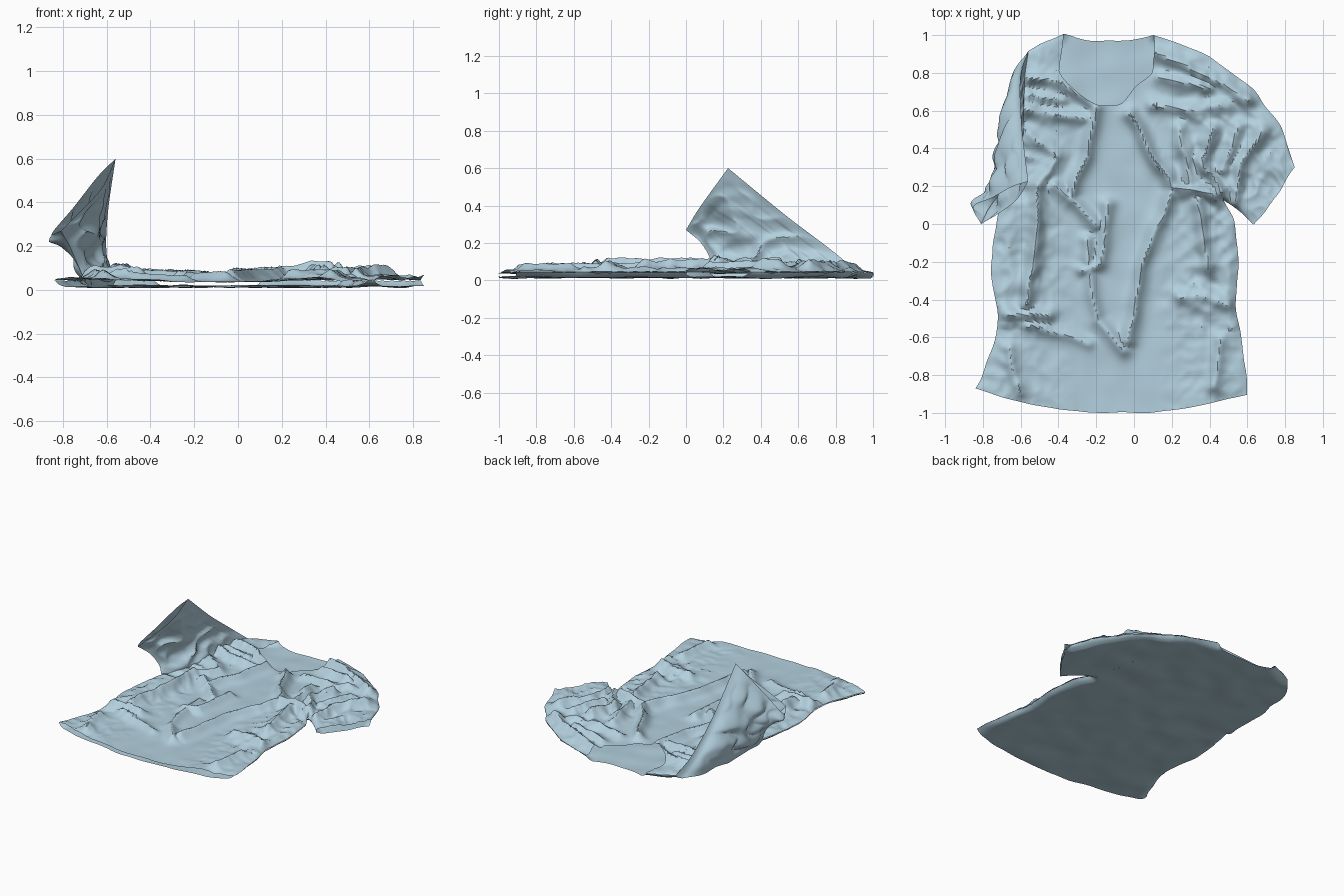
import bpy, bmesh, math
from mathutils import Vector, noise

if "Cube" in bpy.data.objects:
    bpy.data.objects.remove(bpy.data.objects["Cube"])

MID = 0.045  # height of the side seams


def curve(*parts):
    """Smooth dense path; each part is a Catmull-Rom run, corners stay between parts."""
    out = []
    for part in parts:
        p = [Vector((*q, 0.0)) if len(q) == 2 else Vector(q) for q in part]
        p = [2 * p[0] - p[1]] + p + [2 * p[-1] - p[-2]]
        for i in range(1, len(p) - 2):
            a, b, c, d = p[i - 1:i + 3]
            for k in range(13):
                t = k / 12
                out.append(0.5 * (2 * b + (c - a) * t + (2 * a - 5 * b + 4 * c - d) * t * t
                                  + (3 * b - a - 3 * c + d) * t ** 3))
    return out


def resample(path, n):
    acc = [0.0]
    for a, b in zip(path, path[1:]):
        acc.append(acc[-1] + (b - a).length)
    res, j = [], 0
    for i in range(n + 1):
        s = acc[-1] * i / n
        while j < len(path) - 2 and acc[j + 1] < s:
            j += 1
        t = (s - acc[j]) / max(acc[j + 1] - acc[j], 1e-9)
        res.append(path[j].lerp(path[j + 1], min(1, t)))
    return res


def seg_dist(x, y, ax, ay, bx, by):
    dx, dy = bx - ax, by - ay
    t = ((x - ax) * dx + (y - ay) * dy) / (dx * dx + dy * dy + 1e-12)
    t = max(0.0, min(1.0, t))
    return math.hypot(x - ax - t * dx, y - ay - t * dy)


# Outline pieces of the flat shirt
hem = [(-0.84, -0.87), (-0.6, -0.94), (-0.35, -0.985), (-0.1, -1.0), (0.2, -0.985), (0.6, -0.905)]
side_l = [(-0.84, -0.87), (-0.77, -0.72), (-0.72, -0.5), (-0.755, -0.3), (-0.75, -0.1), (-0.7, 0.12)]
side_r = [(0.6, -0.905), (0.575, -0.65), (0.54, -0.42), (0.55, -0.2), (0.53, 0.0), (0.48, 0.12)]
hole_front = [(-0.7, 0.12), (-0.62, 0.25), (-0.59, 0.5), (-0.58, 0.75), (-0.56, 0.92)]
hole_back = [(-0.7, 0.12), (-0.69, 0.4), (-0.68, 0.6), (-0.65, 0.77), (-0.56, 0.92)]
hole_r = [(0.48, 0.12), (0.42, 0.4), (0.4, 0.65), (0.4, 0.885)]
shoulder_l = [(-0.56, 0.92), (-0.47, 0.965), (-0.37, 1.0)]
shoulder_r = [(0.1, 1.0), (0.25, 0.955), (0.4, 0.885)]
neck_front = [(-0.37, 1.0), (-0.405, 0.87), (-0.36, 0.75), (-0.22, 0.65), (-0.14, 0.63),
              (-0.06, 0.64), (0.01, 0.73), (0.1, 0.8), (0.12, 0.87), (0.1, 1.0)]
neck_back = [(-0.37, 1.0), (-0.25, 0.975), (-0.12, 0.968), (0.0, 0.978), (0.1, 1.0)]
sleeve_top = [(0.4, 0.885), (0.62, 0.72), (0.76, 0.53), (0.85, 0.3)]
sleeve_low = [(0.48, 0.12), (0.54, 0.08), (0.64, 0.0)]
cuff_r = [(0.64, 0.0), (0.75, 0.14), (0.85, 0.3)]

seams = []
for s in (side_l, side_r, shoulder_l, shoulder_r, sleeve_top, sleeve_low):
    c = curve(s)[::4]
    seams += [(a.x, a.y, b.x, b.y) for a, b in zip(c, c[1:])]

# Main folds: path and height
FOLDS = [
    (0.055, [(-0.2, 0.6), (-0.25, 0.38), (-0.34, 0.13)]),
    (0.065, [(-0.02, 0.58), (0.08, 0.4), (0.2, 0.2), (0.42, 0.15)]),
    (0.055, [(0.2, 0.17), (0.1, -0.08), (0.03, -0.3), (-0.03, -0.62)]),
    (0.05, [(-0.14, 0.1), (-0.17, -0.2), (-0.27, -0.24)]),
    (0.05, [(-0.42, 0.2), (-0.3, 0.1), (-0.2, -0.01)]),
    (0.045, [(-0.25, -0.1), (-0.2, -0.5), (-0.05, -0.67)]),
    (0.06, [(-0.5, 0.2), (-0.52, -0.1), (-0.57, -0.42)]),
    (0.045, [(-0.7, -0.47), (-0.44, -0.48)]),
    (0.03, [(-0.56, -0.54), (-0.24, -0.63)]),
    (0.04, [(-0.66, -0.65), (-0.61, -0.89)]),
    (0.04, [(0.24, -0.38), (0.5, -0.42)]),
    (0.04, [(0.46, -0.62), (0.42, -0.86)]),
    (0.05, [(0.34, 0.12), (0.4, -0.25)])]
SHOULDER_FOLDS = [
    (0.05, [(0.12, 0.9), (0.36, 0.8), (0.6, 0.66)]),
    (0.045, [(0.13, 0.77), (0.4, 0.72)]),
    (0.04, [(0.1, 0.64), (0.34, 0.6), (0.5, 0.62)]),
    (0.05, [(0.24, 0.5), (0.3, 0.2)]),
    (0.06, [(0.42, 0.5), (0.36, 0.33), (0.47, 0.15)]),
    (0.05, [(0.68, 0.5), (0.56, 0.3), (0.53, 0.12)]),
    (0.04, [(0.55, 0.5), (0.46, 0.28)]),
    (0.05, [(-0.55, 0.78), (-0.36, 0.74), (-0.22, 0.62)]),
    (0.045, [(-0.58, 0.6), (-0.25, 0.56)]),
    (0.035, [(-0.56, 0.68), (-0.38, 0.66)]),
    (0.04, [(-0.57, 0.5), (-0.4, 0.36), (-0.5, 0.2)])]
ridges = [(h, *a, *b) for h, p in FOLDS + SHOULDER_FOLDS for a, b in zip(p, p[1:])]


def deform(p, front):
    """Turn a flat pattern point into the crumpled front or back sheet."""
    x, y = p.x, p.y
    d = min(seg_dist(x, y, *s) for s in seams)
    edge = math.sqrt(min(1.0, d / 0.045))
    n = noise.noise(Vector((x * 7, y * 7, 3.0)))
    m = noise.noise(Vector((x * 7, y * 7, 9.0)))
    z = 0.016 + 0.012 * noise.noise(Vector((x * 6, y * 6, 1.0)))
    if front:
        side = max(0.0, min(1.0, (abs(x + 0.1) - 0.2) / 0.25))
        if y < -0.55:
            side *= 0.6
        fx, fy = x + 0.03 * n, y + 0.03 * m
        fold = max(h * math.exp(-(seg_dist(fx, fy, *s) / 0.036) ** 1.5) for h, *s in ridges)
        r = 1 - abs(noise.noise(Vector((fx * 6, fy * 9, 5.0)))) * 2
        r2 = 1 - abs(noise.noise(Vector((fx * 14, fy * 14, 2.0)))) * 2
        z = (0.038 + 0.02 * side + fold + 0.006 * n
             + side * (0.018 * (r - 0.5) + 0.009 * (r2 - 0.5)))
        z = max(z, 0.03)
    return Vector((x + 0.012 * n * 1.2, y + 0.010 * m, MID + (z - MID) * edge))


def coons(bm, bottom, top, left, right, nu, nv, shape=None, flip=False):
    """Fill four boundary paths with a quad grid."""
    b, t = resample(bottom, nu), resample(top, nu)
    l, r = resample(left, nv), resample(right, nv)
    grid = []
    for j in range(nv + 1):
        v, row = j / nv, []
        for i in range(nu + 1):
            u = i / nu
            p = (b[i] * (1 - v) + t[i] * v + l[j] * (1 - u) + r[j] * u
                 - (b[0] * (1 - u) * (1 - v) + b[-1] * u * (1 - v) + t[0] * (1 - u) * v + t[-1] * u * v))
            row.append(bm.verts.new(shape(p, u, v) if shape else p))
        grid.append(row)
    for j in range(nv):
        for i in range(nu):
            f = [grid[j][i], grid[j][i + 1], grid[j + 1][i + 1], grid[j + 1][i]]
            bm.faces.new(f[::-1] if flip else f)


cloth = bpy.data.materials.new("blue_cloth")
cloth.diffuse_color = (0.45, 0.63, 0.73, 1)
cloth.use_nodes = True
cloth.node_tree.nodes["Principled BSDF"].inputs["Base Color"].default_value = cloth.diffuse_color


def finish(bm, name):
    bmesh.ops.remove_doubles(bm, verts=bm.verts, dist=0.0008)
    me = bpy.data.meshes.new(name)
    bm.to_mesh(me)
    bm.free()
    ob = bpy.data.objects.new(name, me)
    bpy.context.collection.objects.link(ob)
    me.materials.append(cloth)
    bpy.ops.object.select_all(action='DESELECT')
    ob.select_set(True)
    bpy.context.view_layer.objects.active = ob
    bpy.ops.object.shade_smooth_by_angle(angle=math.radians(40))


def front(p, u=0, v=0):
    return deform(p, True)


def back(p, u=0, v=0):
    return deform(p, False)


# Body: front sheet with the deep neckline, back sheet with the shallow one
bm = bmesh.new()
right = curve(side_r, hole_r)
coons(bm, curve(hem), curve(shoulder_l, neck_front, shoulder_r),
      curve(side_l, hole_front), right, 120, 130, front)
coons(bm, curve(hem), curve(shoulder_l, neck_back, shoulder_r),
      curve(side_l, hole_back), right, 90, 100, back, True)
finish(bm, "shirt_body")

# Sleeve lying flat on the right
bm = bmesh.new()
for fn in (front, back):
    coons(bm, curve(sleeve_low), curve(sleeve_top), curve(hole_r), curve(cuff_r),
          44, 60, fn, fn is back)
finish(bm, "flat_sleeve")

# Raised sleeve on the left: a pinched tent with an open cuff
low, peak = (-0.81, 0.0, 0.27), (-0.56, 0.225, 0.6)
pit, tip = back(Vector((-0.7, 0.12, 0))), back(Vector((-0.56, 0.92, 0)))
under = curve([low, (-0.77, 0.08, 0.2), (-0.73, 0.13, 0.11), pit])
ridge = curve([peak, (-0.595, 0.53, 0.35), (-0.6, 0.78, 0.16), tip])
cuff_in = curve([low, (-0.71, 0.06, 0.37), (-0.62, 0.13, 0.47), peak])
cuff_out = curve([low, (-0.85, 0.09, 0.26), (-0.75, 0.14, 0.38), (-0.64, 0.2, 0.52), peak])


def crease(p, u, v):
    w = min(1, 8 * u * (1 - u)) * min(1, 8 * v * (1 - v)) * (1.2 - v)
    n = 1 - 2 * abs(noise.noise(Vector((p.x * 5, p.y * 6, p.z * 9))))
    k = noise.noise(Vector((p.x * 9, p.y * 9, p.z * 16)))
    return p + Vector((0.045 * (n - 0.5) + 0.02 * k, 0.015 * k, 0.015 * n)) * w


bm = bmesh.new()
coons(bm, under, ridge, cuff_in, [front(p) for p in curve(hole_front)], 60, 60, crease)
coons(bm, under, ridge, cuff_out, [back(p) for p in curve(hole_back)], 60, 60, crease, True)
finish(bm, "raised_sleeve")
